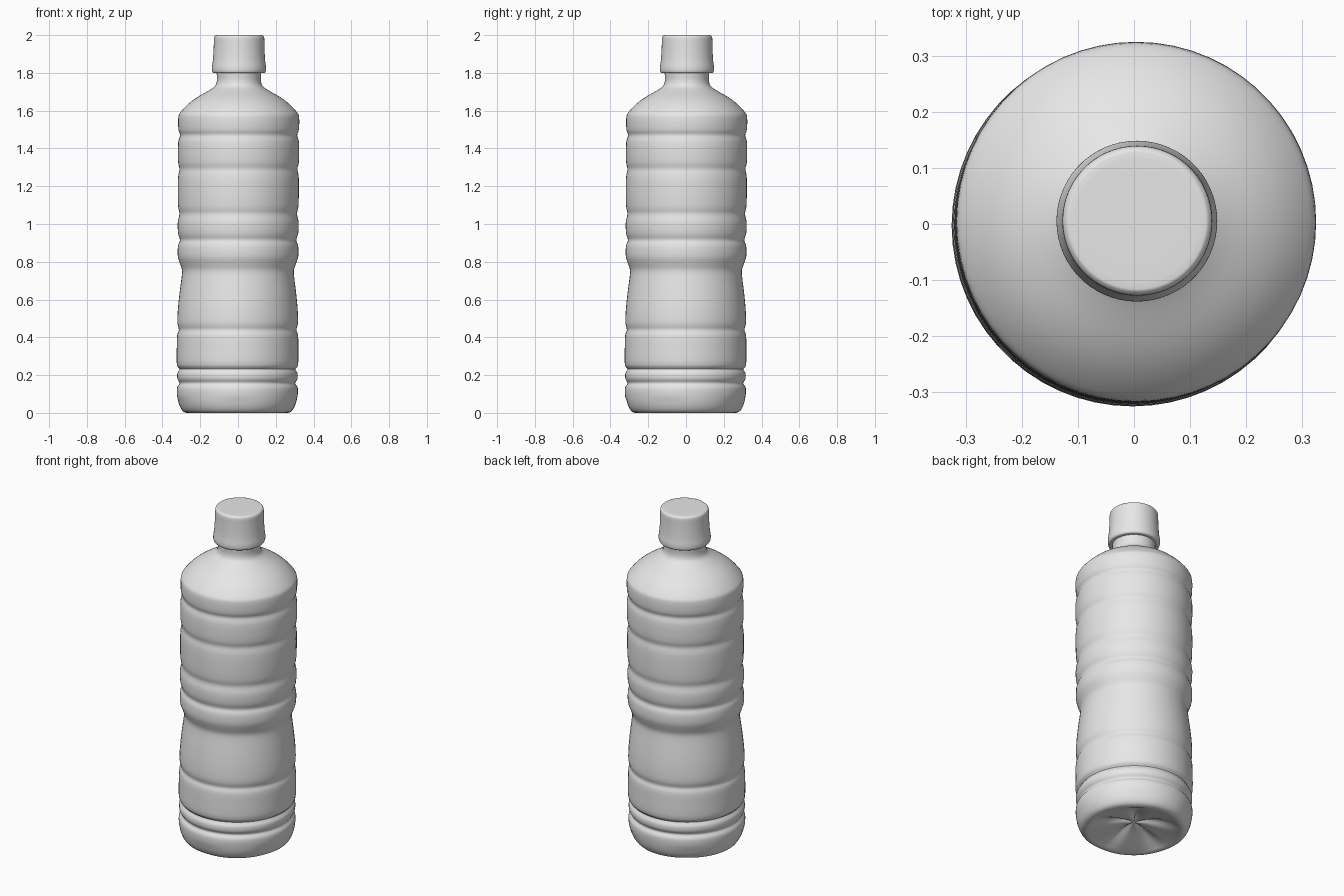
import bpy, bmesh, math
from mathutils import Vector

cube = bpy.data.objects.get("Cube")
if cube:
    bpy.data.objects.remove(cube, do_unlink=True)

SEGMENTS = 60
LOBES = 5


def make_material(name, colour):
    mat = bpy.data.materials.new(name)
    mat.use_nodes = True
    mat.diffuse_color = colour
    mat.node_tree.nodes["Principled BSDF"].inputs["Base Color"].default_value = colour
    return mat


def smooth_profile(points, steps):
    """Catmull-Rom curve through the (radius, height) points."""
    pts = [Vector(p) for p in points]
    pts = [pts[0]] + pts + [pts[-1]]
    out = []
    for a, b, c, d in zip(pts, pts[1:], pts[2:], pts[3:]):
        for i in range(steps):
            t = i / steps
            out.append(0.5 * (2 * b + (c - a) * t + (2 * a - 5 * b + 4 * c - d) * t**2
                              + (3 * b - a - 3 * c + d) * t**3))
    return out + [pts[-1]]


def lathe(name, profile, mat, shape=lambda r, z, a: (r, z)):
    """Spin a profile about z, closing each end with a pole; the axis leans slightly."""
    bm = bmesh.new()
    rings = []
    for r, z in profile:
        ring = []
        for i in range(SEGMENTS):
            a = math.tau * i / SEGMENTS
            r2, z2 = shape(r, z, a)
            lean = -0.004 + 0.005 * z2
            ring.append(bm.verts.new((r2 * math.cos(a) + lean, r2 * math.sin(a) + lean, z2)))
        rings.append(ring)
    for low, high in zip(rings, rings[1:]):
        for i in range(SEGMENTS):
            j = (i + 1) % SEGMENTS
            bm.faces.new((low[i], low[j], high[j], high[i]))
    bm.faces.new(rings[0][::-1])
    bm.faces.new(rings[-1])
    bmesh.ops.recalc_face_normals(bm, faces=bm.faces)
    mesh = bpy.data.meshes.new(name)
    bm.to_mesh(mesh)
    bm.free()
    mesh.materials.append(mat)
    obj = bpy.data.objects.new(name, mesh)
    bpy.context.collection.objects.link(obj)
    bpy.ops.object.select_all(action="DESELECT")
    obj.select_set(True)
    bpy.context.view_layer.objects.active = obj
    bpy.ops.object.shade_smooth_by_angle(angle=math.radians(45))
    return obj


def base_lobes(r, z, a):
    """Star-shaped dimples under the base and faint scallops round the foot."""
    wave = 0.5 + 0.5 * math.cos(LOBES * a + math.pi / 2)
    if z < 0.06 and r < 0.25:
        z += 0.022 * wave**3 * math.sin(math.pi * r / 0.25)
    elif z < 0.08:
        r -= 0.004 * wave**2
    return r, z


grey = make_material("plain grey", (0.8, 0.8, 0.8, 1))

# Bottle: recessed base, ribbed lower body, waist, ribbed upper body, shoulder, neck
body = [
    (0.004, 0.05), (0.06, 0.045), (0.16, 0.022), (0.24, 0.004), (0.268, 0.0),
    (0.292, 0.012), (0.311, 0.05), (0.32, 0.10), (0.319, 0.135), (0.306, 0.157),
    (0.318, 0.18), (0.318, 0.21), (0.306, 0.232), (0.321, 0.255), (0.322, 0.34),
    (0.32, 0.41), (0.311, 0.44), (0.319, 0.475), (0.317, 0.55), (0.308, 0.64),
    (0.299, 0.71), (0.296, 0.755), (0.307, 0.79), (0.319, 0.83), (0.318, 0.885),
    (0.308, 0.915), (0.318, 0.95), (0.32, 1.01), (0.311, 1.055), (0.319, 1.10),
    (0.32, 1.24), (0.312, 1.29), (0.32, 1.33), (0.32, 1.43), (0.31, 1.47),
    (0.319, 1.50), (0.32, 1.565), (0.308, 1.592), (0.268, 1.635), (0.222, 1.67),
    (0.165, 1.703), (0.128, 1.728), (0.117, 1.755), (0.117, 1.785), (0.12, 1.82),
]
lathe("bottle_body", smooth_profile(body, 3), grey, base_lobes)

# Screw cap: flared lower band, tapering skirt, rounded rim and flat top
cap = [
    (0.11, 1.80), (0.134, 1.799), (0.142, 1.808), (0.143, 1.83), (0.139, 1.86),
    (0.136, 1.90), (0.134, 1.95), (0.133, 1.985), (0.127, 1.997), (0.11, 2.0), (0.01, 2.0),
]
lathe("screw_cap", smooth_profile(cap, 3), grey)
